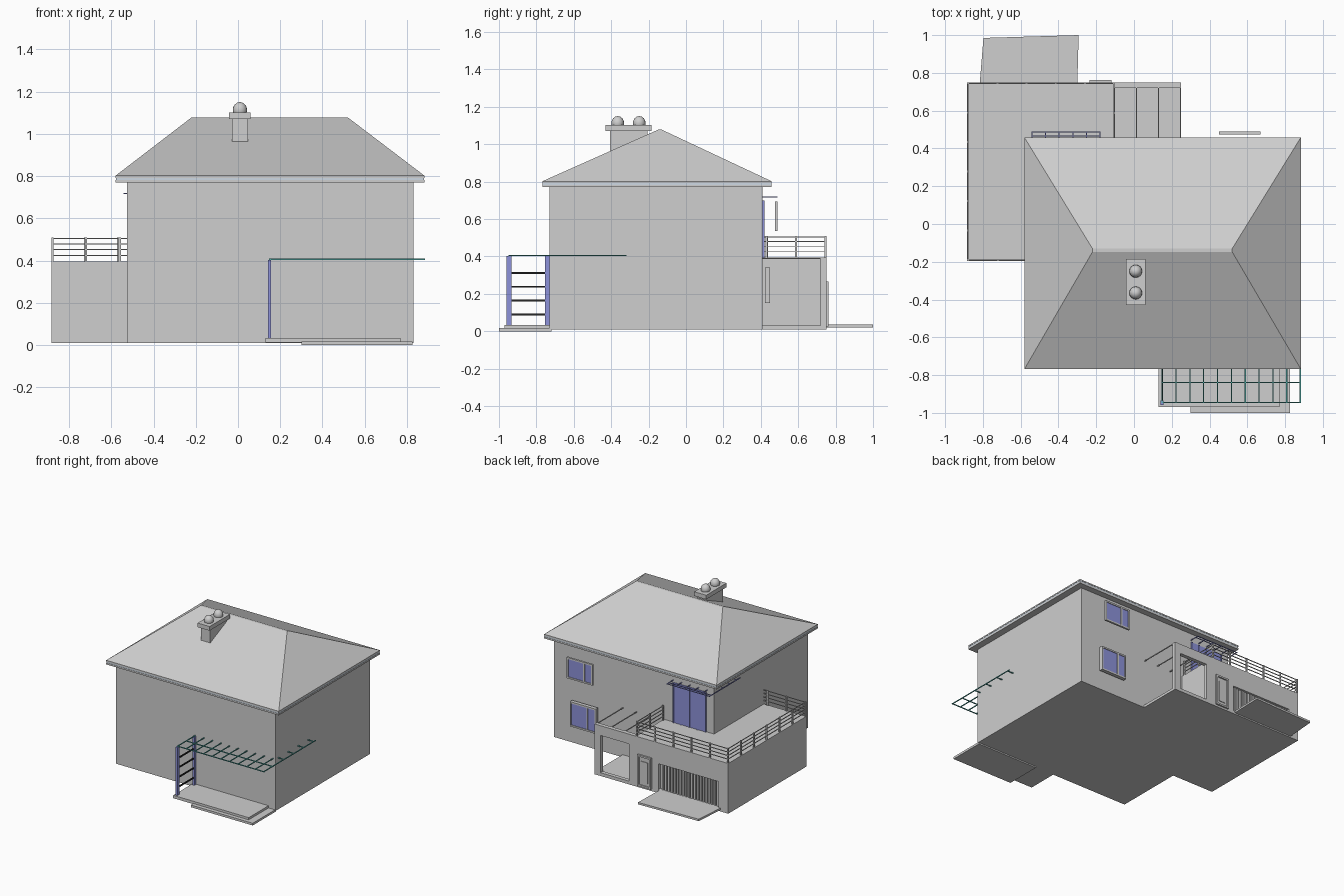
import bpy, bmesh
from mathutils import Matrix, Vector

if "Cube" in bpy.data.objects:
    bpy.data.objects.remove(bpy.data.objects["Cube"])

def mat(name, rgb):
    m = bpy.data.materials.new(name)
    m.diffuse_color = (*rgb, 1)
    m.use_nodes = True
    m.node_tree.nodes["Principled BSDF"].inputs["Base Color"].default_value = m.diffuse_color
    return m

GREY = mat("plaster_grey", (0.62, 0.62, 0.62))
BLUE = mat("window_blue", (0.27, 0.29, 0.70))
TEAL = mat("pergola_teal", (0.08, 0.42, 0.39))
DARK = mat("ladder_black", (0.02, 0.02, 0.02))
PALE = mat("gutter_pale_blue", (0.62, 0.70, 0.78))

def make(name, bm, m):
    bmesh.ops.recalc_face_normals(bm, faces=bm.faces)
    me = bpy.data.meshes.new(name)
    bm.to_mesh(me)
    bm.free()
    me.materials.append(m)
    ob = bpy.data.objects.new(name, me)
    bpy.context.collection.objects.link(ob)
    return ob

def boxes(name, m, parts):
    """One object out of boxes given as (x0, x1, y0, y1, z0, z1)."""
    bm = bmesh.new()
    for x0, x1, y0, y1, z0, z1 in parts:
        M = Matrix.Translation(((x0+x1)/2, (y0+y1)/2, (z0+z1)/2)) @ Matrix.Diagonal((x1-x0, y1-y0, z1-z0, 1))
        bmesh.ops.create_cube(bm, size=1, matrix=M)
    return make(name, bm, m)

def bar(a, b, t):
    """Axis-aligned bar of thickness t between two points."""
    out = []
    for p, q in zip(a, b):
        out += [min(p, q) - t/2, max(p, q) + t/2]
    return out

def prism(name, m, pts, z0, z1):
    bm = bmesh.new()
    f = bm.faces.new([bm.verts.new((x, y, z0)) for x, y in pts])
    g = bmesh.ops.extrude_face_region(bm, geom=[f])
    bmesh.ops.translate(bm, vec=(0, 0, z1-z0), verts=[v for v in g["geom"] if isinstance(v, bmesh.types.BMVert)])
    return make(name, bm, m)

# --- house body and garage with roof deck
boxes("house_body", GREY, [(-0.525, 0.83, -0.73, 0.41, 0.01, 0.775)])
boxes("garage_body", GREY, [(-0.883, -0.10, -0.195, 0.72, 0.01, 0.395)])
boxes("porch_floor", GREY, [(-0.10, 0.25, 0.41, 0.72, 0.01, 0.03)])

# --- back wall with porch and garage openings, made from a grid of cells
xs = [-0.883, -0.80, -0.29, -0.04, 0.20, 0.25]
zs = [0.01, 0.035, 0.235, 0.32, 0.395]
holes = {(1, 1), (3, 1), (3, 2)}
bm = bmesh.new()
grid = {(i, k): bm.verts.new((x, 0.72, z)) for i, x in enumerate(xs) for k, z in enumerate(zs)}
for i in range(len(xs)-1):
    for k in range(len(zs)-1):
        if (i, k) not in holes:
            bm.faces.new([grid[i, k], grid[i+1, k], grid[i+1, k+1], grid[i, k+1]])
g = bmesh.ops.extrude_face_region(bm, geom=bm.faces[:])
bmesh.ops.translate(bm, vec=(0, 0.03, 0), verts=[v for v in g["geom"] if isinstance(v, bmesh.types.BMVert)])
make("garage_back_wall", bm, GREY)

# --- garage door slats and side door
boxes("garage_door_slats", GREY, [(-0.79+i*0.0245, -0.775+i*0.0245, 0.715, 0.735, 0.035, 0.235) for i in range(20)])
boxes("side_door", GREY, [(-0.22, -0.135, 0.745, 0.755, 0.03, 0.25), (-0.205, -0.15, 0.745, 0.76, 0.06, 0.22)])

def frame(x0, x1, y0, y1, z0, z1, t):
    return [(x0, x0+t, y0, y1, z0, z1), (x1-t, x1, y0, y1, z0, z1),
            (x0+t, x1-t, y0, y1, z0, z0+t), (x0+t, x1-t, y0, y1, z1-t, z1)]

boxes("side_door_frame", GREY, frame(-0.235, -0.12, 0.735, 0.763, 0.025, 0.265, 0.013))

# --- back windows: grey frame, blue panes
for name, y0, y1, z0, z1 in (("lower", 0.422, 0.45, 0.15, 0.34), ("upper", 0.475, 0.49, 0.535, 0.695)):
    boxes(name + "_window_frame", GREY, frame(0.45, 0.67, y0, y1, z0, z1, 0.012)
          + [(0.518, 0.53, y0, y1, z0+0.012, z1-0.012)])
    boxes(name + "_window_pane", BLUE, [(0.46, 0.66, y1-0.011, y1-0.005, z0+0.01, z1-0.01)])

# --- balcony door with dividers
boxes("balcony_door", BLUE, [(-0.46, -0.18, 0.408, 0.416, 0.395, 0.70)])
boxes("balcony_door_dividers", BLUE, [(x-0.005, x+0.005, 0.41, 0.421, 0.395, 0.70)
                                      for x in (-0.455, -0.39, -0.32, -0.25, -0.185)])
# awning bars above the balcony door, wrapping round the corner
aw = [bar((-0.54, y, 0.717), (-0.18, y, 0.717), 0.005) for y in (0.465, 0.487)]
aw += [bar((x, 0.41, 0.717), (x, 0.487, 0.717), 0.005) for x in (-0.54, -0.468, -0.396, -0.324, -0.252, -0.18)]
aw += [bar((-0.54, 0.12, 0.717), (-0.54, 0.487, 0.717), 0.005)]
aw += [bar((-0.54, y, 0.717), (-0.525, y, 0.717), 0.005) for y in (0.16, 0.24, 0.32)]
boxes("balcony_awning", BLUE, aw)

# --- deck railing: runs of four thin rails with posts
def railing(name, a, b, n):
    a, b = Vector(a), Vector(b)
    parts = [bar((*a, z), (*b, z), 0.005) for z in (0.425, 0.452, 0.479, 0.505)]
    for i in range(n+1):
        p = a.lerp(b, i/n)
        parts.append((p.x-0.005, p.x+0.005, p.y-0.005, p.y+0.005, 0.39, 0.51))
    boxes(name, GREY, parts)

railing("railing_left", (-0.878, -0.19), (-0.878, 0.745), 6)
railing("railing_back", (-0.878, 0.745), (-0.105, 0.745), 5)
railing("railing_right", (-0.105, 0.43), (-0.105, 0.745), 2)
railing("railing_front", (-0.878, -0.19), (-0.56, -0.19), 2)
boxes("railing_front_end", GREY, [bar((-0.56, -0.19, z), (-0.525, -0.19, z), 0.005) for z in (0.425, 0.452, 0.479, 0.505)])

# --- porch beams
boxes("porch_beams", GREY, [bar((x, 0.41, 0.39), (x, 0.74, 0.39), 0.006) for x in (0.013, 0.13, 0.246)])

# --- eaves, gutter and hip roof
boxes("eaves", GREY, [(-0.58, 0.883, -0.768, 0.458, 0.77, 0.782)])
boxes("gutter_band", PALE, [(-0.578, 0.881, -0.766, 0.456, 0.782, 0.792)])
bm = bmesh.new()
lo, ed, hi = [[bm.verts.new((x, y, z)) for x, y in ((x0, y0), (x1, y0), (x1, y1), (x0, y1))]
              for x0, x1, y0, y1, z in ((-0.58, 0.883, -0.768, 0.458, 0.792),
                                        (-0.58, 0.883, -0.768, 0.458, 0.802),
                                        (-0.22, 0.52, -0.148, -0.13, 1.078))]
for p, q in ((lo, ed), (ed, hi)):
    for i in range(4):
        j = (i+1) % 4
        bm.faces.new([p[i], p[j], q[j], q[i]])
bm.faces.new(hi)
bm.faces.new(lo[::-1])
make("hip_roof", bm, GREY)

# --- chimney with two domed pots
boxes("chimney", GREY, [(-0.028, 0.048, -0.405, -0.205, 0.96, 1.07), (-0.042, 0.06, -0.43, -0.185, 1.07, 1.102)])
for i, y in enumerate((-0.25, -0.365)):
    bm = bmesh.new()
    bmesh.ops.create_uvsphere(bm, u_segments=16, v_segments=8, radius=0.034,
                              matrix=Matrix.Translation((0.009, y, 1.113)) @ Matrix.Diagonal((1, 1, 1.1, 1)))
    make(f"chimney_pot_{i+1}", bm, GREY).data.shade_smooth()

# --- front terrace and step
boxes("terrace_step", GREY, [(0.30, 0.825, -1.0, -0.72, 0.0, 0.017)])
boxes("terrace_slab", GREY, [(0.13, 0.77, -0.97, -0.72, 0.012, 0.034)])

# --- driveway
prism("driveway", GREY, [(-0.817, 0.74), (-0.30, 0.74), (-0.293, 1.0), (-0.797, 0.985)], 0.02, 0.035)

# --- front pergola: blue posts, ladder bars, teal grid wrapping the right side
boxes("pergola_posts", BLUE, [(0.141, 0.157, y-0.0125, y+0.0125, 0.03, 0.403) for y in (-0.946, -0.741)])
boxes("pergola_ladder_bars", DARK, [bar((0.149, -0.94, z), (0.149, -0.745, z), 0.009)
                                    for z in (0.09, 0.164, 0.238, 0.312)])
Z = 0.406
grid_bars = [bar((0.149, y, Z), (0.882, y, Z), 0.006) for y in (-0.84, -0.945)]
grid_bars += [bar((0.149 + i*0.0733, -0.945, Z), (0.149 + i*0.0733, -0.73, Z), 0.006) for i in range(10)]
grid_bars += [bar((0.88, -0.945, Z), (0.88, -0.32, Z), 0.006)]
grid_bars += [bar((0.83, y, Z), (0.88, y, Z), 0.006) for y in (-0.70, -0.58, -0.46, -0.34)]
boxes("pergola_grid", TEAL, grid_bars)
